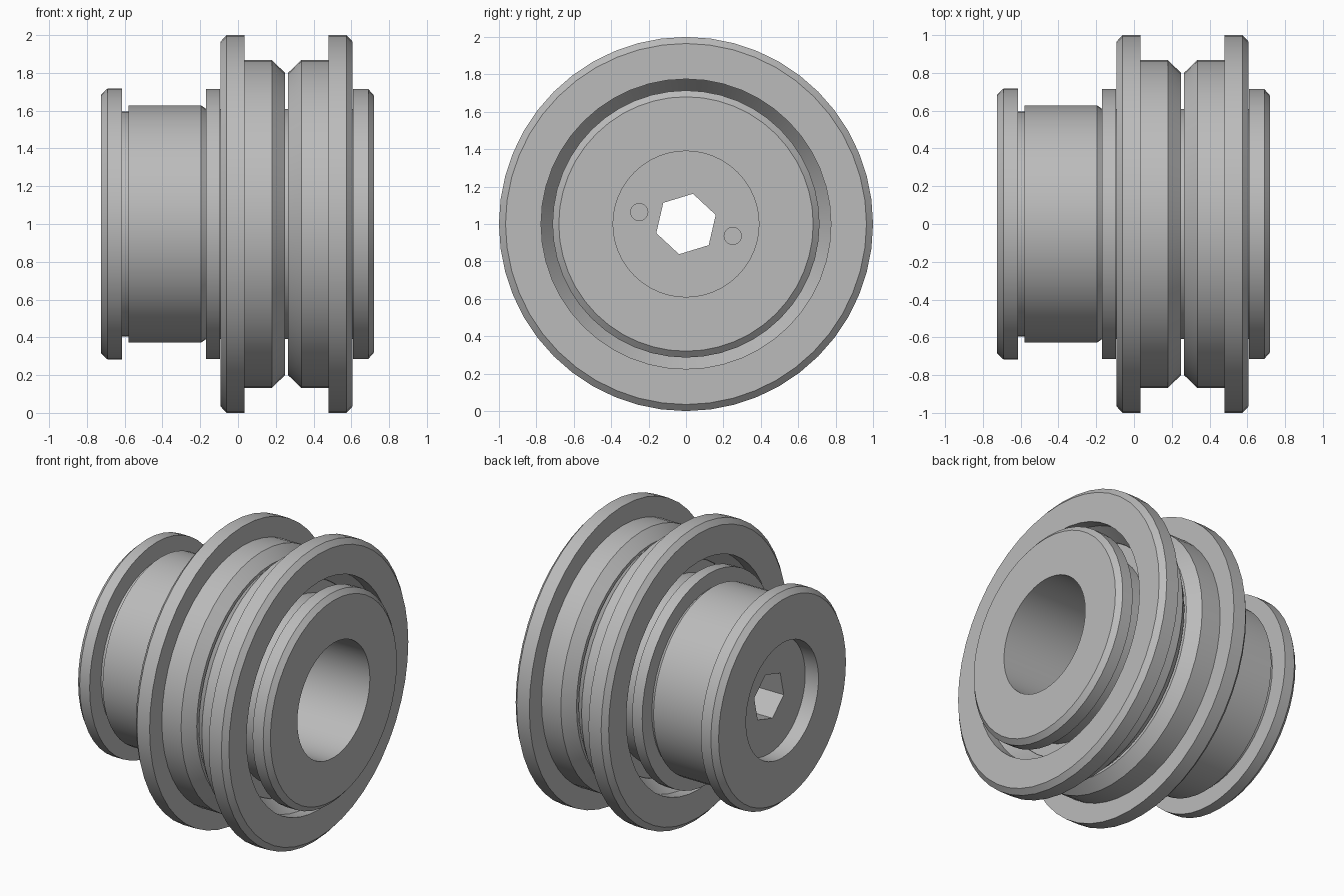
import bpy, bmesh
from math import pi, cos, sin, radians
from mathutils import Matrix

cube = bpy.data.objects.get("Cube")
if cube:
    bpy.data.objects.remove(cube)

steel = bpy.data.materials.new("grey steel")
steel.use_nodes = True
steel.diffuse_color = (0.5, 0.5, 0.5, 1)
steel.node_tree.nodes["Principled BSDF"].inputs["Base Color"].default_value = (0.5, 0.5, 0.5, 1)

CENTRE = 1.0   # height of the turning axis
MIDDLE = 0.257  # plane between the two wheels


def add_object(name, bm):
    bmesh.ops.recalc_face_normals(bm, faces=bm.faces)
    mesh = bpy.data.meshes.new(name)
    bm.to_mesh(mesh)
    bm.free()
    mesh.materials.append(steel)
    obj = bpy.data.objects.new(name, mesh)
    bpy.context.collection.objects.link(obj)
    return obj


def turn(name, profile, sides=48):
    """Closed (x, radius) profile turned around the x axis."""
    bm = bmesh.new()
    rings = []
    for i in range(sides):
        a = 2 * pi * i / sides
        rings.append([bm.verts.new((x, r * cos(a), CENTRE + r * sin(a))) for x, r in profile])
    n = len(profile)
    for i in range(sides):
        one, two = rings[i], rings[(i + 1) % sides]
        for j in range(n):
            k = (j + 1) % n
            bm.faces.new((one[j], one[k], two[k], two[j]))
    return add_object(name, bm)


def rod(name, x0, x1, radius, sides, y=0, z=CENTRE, spin=0):
    """Solid prism along the x axis."""
    bm = bmesh.new()
    bmesh.ops.create_cone(bm, cap_ends=True, segments=sides, radius1=radius, radius2=radius,
                          depth=x1 - x0, matrix=Matrix.Translation(((x0 + x1) / 2, y, z))
                          @ Matrix.Rotation(spin, 4, 'X') @ Matrix.Rotation(pi / 2, 4, 'Y'))
    return add_object(name, bm)


def smooth(obj):
    bpy.ops.object.select_all(action='DESELECT')
    obj.select_set(True)
    bpy.context.view_layer.objects.active = obj
    bpy.ops.object.shade_smooth_by_angle(angle=radians(25))


# Hollow shaft with an end flange and a retaining groove
shaft = turn("shaft", [
    (-0.725, 0.39), (-0.725, 0.685), (-0.69, 0.718), (-0.615, 0.718), (-0.615, 0.595),
    (-0.58, 0.595), (-0.58, 0.628), (-0.195, 0.628), (-0.17, 0.61), (0.61, 0.61),
    (0.61, 0.39)])

# End cap on the open side
end_cap = turn("end_cap", [
    (0.61, 0.39), (0.61, 0.714), (0.69, 0.714), (0.72, 0.68), (0.72, 0.39)])

# Spacer washer beside the wheels
washer = turn("spacer_washer", [(-0.17, 0.61), (-0.17, 0.714), (-0.095, 0.714), (-0.095, 0.61)])

# Two mirrored flanged wheels
half = [(0.008, 0.70), (0.008, 0.80), (0.078, 0.868), (0.223, 0.868), (0.223, 1.0),
        (0.318, 1.0), (0.35, 0.965), (0.35, 0.775), (0.27, 0.775), (0.17, 0.70)]
wheels = [turn(side + "_wheel", [(MIDDLE + s * x, r) for x, r in half])
          for side, s in (("left", 1), ("right", -1))]

# Bearing rings between the shaft and the wheels
bearings = [turn(side + "_bearing", [(MIDDLE + s * x, r) for x, r in
                 ((0.012, 0.61), (0.012, 0.70), (0.16, 0.70), (0.16, 0.61))])
            for side, s in (("left", 1), ("right", -1))]

# Web across the bore, with a hexagonal socket and two blind pin holes
web = rod("bore_web", -0.625, -0.42, 0.392, 48)
cutters = [rod("hex_cutter", -0.8, 0, 0.166, 6, spin=radians(17))]
for s in (1, -1):
    cutters.append(rod("pin_cutter", -0.47, 0, 0.046, 20, s * 0.25, CENTRE - s * 0.064))
for cutter in cutters:
    cut = web.modifiers.new("cut", 'BOOLEAN')
    cut.operation = 'DIFFERENCE'
    cut.solver = 'EXACT'
    cut.object = cutter
    cutter.hide_render = True
    cutter.hide_viewport = False
    cutter.display_type = 'WIRE'

# Bake the cuts so the helpers can go
bpy.context.view_layer.update()
baked = bpy.data.meshes.new_from_object(web.evaluated_get(bpy.context.evaluated_depsgraph_get()))
web.modifiers.clear()
web.data = baked
for cutter in cutters:
    bpy.data.objects.remove(cutter)

for obj in [shaft, end_cap, washer, web] + wheels + bearings:
    smooth(obj)
